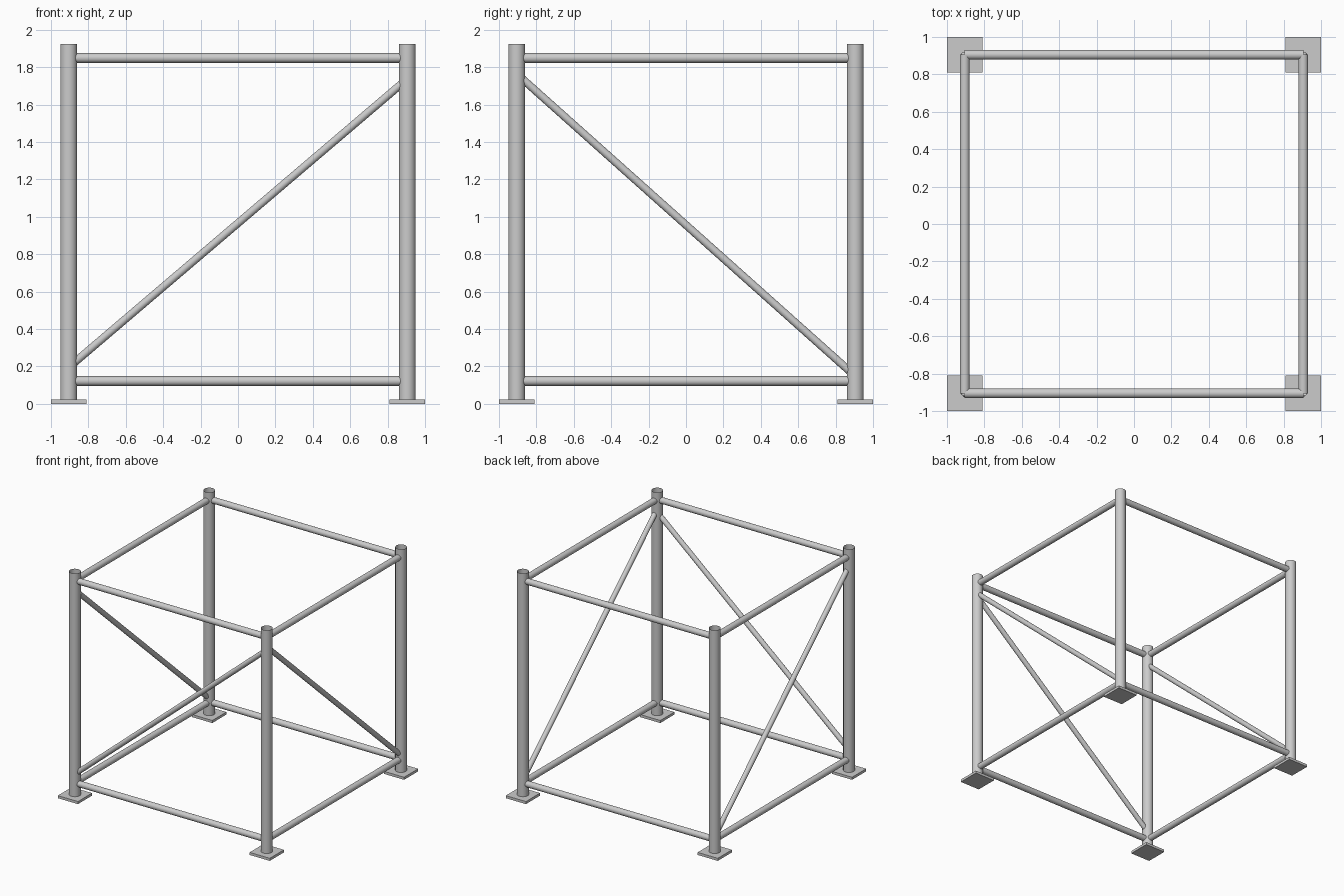
import bpy
from mathutils import Vector

if "Cube" in bpy.data.objects:
    bpy.data.objects.remove(bpy.data.objects["Cube"])

C = 0.905  # post centre offset from the middle


def tube(name, a, b, r):
    """Open-ended smooth tube from a to b."""
    a, b = Vector(a), Vector(b)
    d = b - a
    bpy.ops.mesh.primitive_cylinder_add(
        vertices=32, radius=r, depth=d.length, end_fill_type='NOTHING',
        location=(a + b) / 2, rotation=d.to_track_quat('Z', 'Y').to_euler())
    ob = bpy.context.object
    ob.name = name
    bpy.ops.object.shade_smooth_by_angle()
    return ob


# Corner posts on square base plates
for sx, xn in ((-1, "left"), (1, "right")):
    for sy, yn in ((-1, "front"), (1, "back")):
        x, y = sx * C, sy * C
        tube(f"post_{yn}_{xn}", (x, y, 0.02), (x, y, 1.925), 0.045)
        bpy.ops.mesh.primitive_cube_add(size=1, location=(x, y, 0.011))
        plate = bpy.context.object
        plate.name = f"base_plate_{yn}_{xn}"
        plate.scale = (0.19, 0.19, 0.022)

# Horizontal rails, lower and upper ring
for z, level in ((0.122, "lower"), (1.849, "upper")):
    for s, xn, yn in ((-1, "left", "front"), (1, "right", "back")):
        tube(f"{level}_rail_{yn}", (-C, s * C, z), (C, s * C, z), 0.026)
        tube(f"{level}_rail_{xn}", (s * C, -C, z), (s * C, C, z), 0.026)

# Diagonal braces: front, left and right (back stays open)
tube("brace_front", (-C, -C, 0.195), (C, -C, 1.737), 0.021)
for s, xn in ((-1, "left"), (1, "right")):
    tube(f"brace_{xn}", (s * C, -C, 1.764), (s * C, C, 0.148), 0.021)
